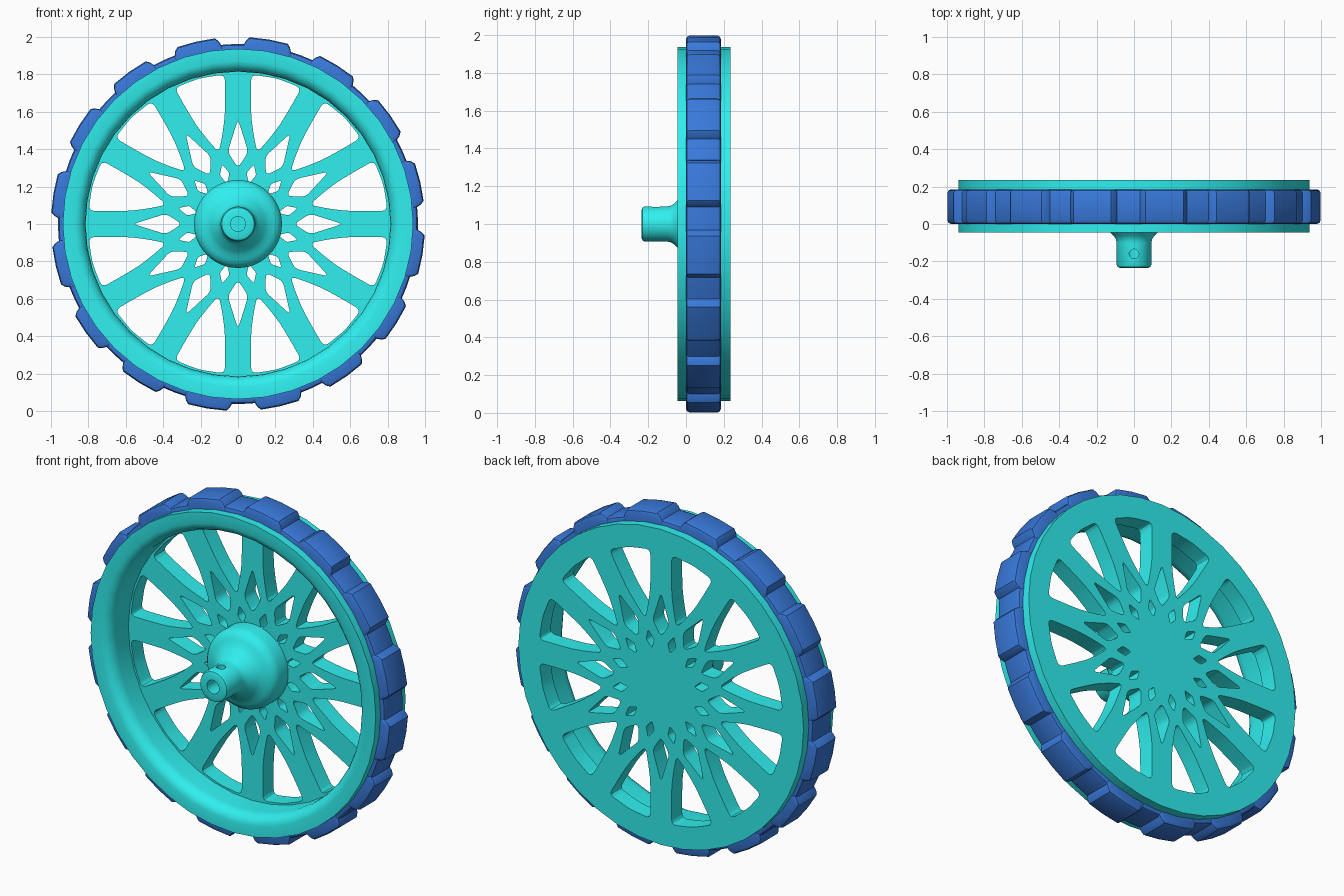
import bpy, bmesh
from math import sin, cos, pi, radians
from mathutils import Vector, Matrix

if "Cube" in bpy.data.objects:
    bpy.data.objects.remove(bpy.data.objects["Cube"])


def material(name, rgb):
    m = bpy.data.materials.new(name)
    m.diffuse_color = (*rgb, 1)
    m.use_nodes = True
    m.node_tree.nodes["Principled BSDF"].inputs["Base Color"].default_value = m.diffuse_color
    return m


CYAN = material("cyan_plastic", (0.03, 0.86, 0.86))
BLUE = material("blue_rubber", (0.04, 0.19, 0.70))


def finish(ob, mat, angle=32):
    ob.data.materials.clear()
    ob.data.materials.append(mat)
    bpy.ops.object.select_all(action='DESELECT')
    ob.select_set(True)
    bpy.context.view_layer.objects.active = ob
    bpy.ops.object.shade_smooth_by_angle(angle=radians(angle))


def sweep(name, sections, closed, mat):
    """Skin a ring of (angle, [(radius, y), ...]) sections around the wheel axis."""
    bm = bmesh.new()
    rows = [[bm.verts.new((r * cos(a), y, 1 + r * sin(a))) for r, y in prof]
            for a, prof in sections]
    n, m = len(rows), len(rows[0])
    for i in range(n):
        p, q = rows[i], rows[(i + 1) % n]
        for j in range(m if closed else m - 1):
            k = (j + 1) % m
            bm.faces.new((p[j], p[k], q[k], q[j]))
    bmesh.ops.remove_doubles(bm, verts=bm.verts, dist=1e-5)
    bmesh.ops.recalc_face_normals(bm, faces=bm.faces)
    me = bpy.data.meshes.new(name)
    bm.to_mesh(me)
    bm.free()
    ob = bpy.data.objects.new(name, me)
    bpy.context.collection.objects.link(ob)
    finish(ob, mat)
    return ob


def lathe(name, prof, segs, closed, mat):
    return sweep(name, [(2 * pi * i / segs, prof) for i in range(segs)], closed, mat)


def rounded(pts, cut, steps=4):
    """Round every corner of a 2D polygon."""
    out, n = [], len(pts)
    for i, p in enumerate(pts):
        ends = []
        for q in (pts[i - 1], pts[(i + 1) % n]):
            d = q - p
            ends.append(p + d.normalized() * min(cut, d.length * 0.45))
        for s in range(steps + 1):
            t = s / steps
            out.append(ends[0] * (1 - t) ** 2 + p * 2 * t * (1 - t) + ends[1] * t * t)
    return out


def mirrored(half):
    """Mirror a half outline whose first and last points lie on the axis."""
    return half + [Vector((p.x, -p.y)) for p in half[-2:0:-1]]


# Rim: flat front lip with a rounded inner edge
RIM_IN, SEGS = 0.815, 40
rim_profile = [(0.937, 0.235), (0.937, -0.045), (0.872, -0.045), (0.85, -0.038),
               (0.831, -0.022), (0.819, 0.0), (RIM_IN, 0.025), (RIM_IN, 0.235)]
lathe("rim", rim_profile, SEGS, True, CYAN)

# Tyre: sixteen raised tread blocks with rounded shoulders
stations = [(-6.9, 0.984), (-5.9, 1.0), (0, 1.0), (5.9, 1.0), (6.9, 0.984),
            (7.6, 0.962), (11.25, 0.962), (14.9, 0.962)]
sections = []
for i in range(16):
    for a, r in stations:
        b = min(0.02, r - 0.942)
        prof = [(0.92, 0.0), (r - b, 0.0), (r - b * 0.3, b * 0.3), (r, b),
                (r, 0.185 - b), (r - b * 0.3, 0.185 - b * 0.3), (r - b, 0.185), (0.92, 0.185)]
        sections.append((radians(80.5 + 22.5 * i + a), prof))
sweep("tyre", sections, True, BLUE)

# Spoke plate: disc with three rings of twelve rounded openings
turn = Matrix.Rotation(radians(-15), 2)
side = [turn @ Vector(p) for p in ((0.80, 0.070), (0.68, 0.069), (0.57, 0.071), (0.48, 0.083))]
window = rounded(mirrored([Vector((0.806, 0))] + side + [Vector((0.395, 0))]), 0.035)
diamond = rounded(mirrored([Vector((0.56, 0)), Vector((0.385, 0.055)), Vector((0.30, 0))]), 0.028)
slot = rounded(mirrored([Vector((0.33, 0)), Vector((0.275, 0.027)), Vector((0.225, 0))]), 0.012)

cu = bpy.data.curves.new("spoke_plate", 'CURVE')
cu.dimensions, cu.fill_mode, cu.extrude = '2D', 'BOTH', 0.05


def outline(pts):
    sp = cu.splines.new('POLY')
    sp.points.add(len(pts) - 1)
    for sp_pt, p in zip(sp.points, pts):
        sp_pt.co = (p.x, p.y, 0, 1)
    sp.use_cyclic_u = True


outline([Vector((cos(2 * pi * i / SEGS), sin(2 * pi * i / SEGS))) * RIM_IN for i in range(SEGS)])
for i in range(12):
    for shape, offset in ((window, 15), (diamond, 0), (slot, 15)):
        rot = Matrix.Rotation(radians(30 * i + offset), 2)
        outline([rot @ p for p in shape])
plate = bpy.data.objects.new("spoke_plate", cu)
bpy.context.collection.objects.link(plate)
plate.location = (0, 0.185, 1)
plate.rotation_euler = (pi / 2, 0, 0)
bpy.ops.object.select_all(action='DESELECT')
plate.select_set(True)
bpy.context.view_layer.objects.active = plate
bpy.ops.object.convert(target='MESH')
plate = bpy.context.view_layer.objects.active
finish(plate, CYAN)

# Hub: rounded shoulder, flared neck and bored shaft boss
hub_profile = [(0, 0.15), (0.235, 0.15), (0.235, 0.06), (0.228, 0.035), (0.212, 0.015),
               (0.19, 0.003), (0.165, -0.008), (0.145, -0.025), (0.127, -0.045),
               (0.109, -0.062), (0.097, -0.08), (0.093, -0.1), (0.093, -0.218),
               (0.087, -0.23), (0.075, -0.235), (0.04, -0.235), (0.04, 0.08), (0, 0.08)]
hub = lathe("hub", hub_profile, 48, False, CYAN)

# Set screw hole through the top of the boss
bpy.ops.mesh.primitive_cylinder_add(vertices=20, radius=0.026, depth=0.12,
                                    location=(0, -0.16, 1.065))
cutter = bpy.context.object
cutter.name = "screw_hole_cutter"
mod = hub.modifiers.new("screw_hole", 'BOOLEAN')
mod.operation, mod.solver, mod.object = 'DIFFERENCE', 'EXACT', cutter
bpy.context.view_layer.objects.active = hub
bpy.ops.object.modifier_apply(modifier=mod.name)
bpy.data.objects.remove(cutter)
finish(hub, CYAN)
